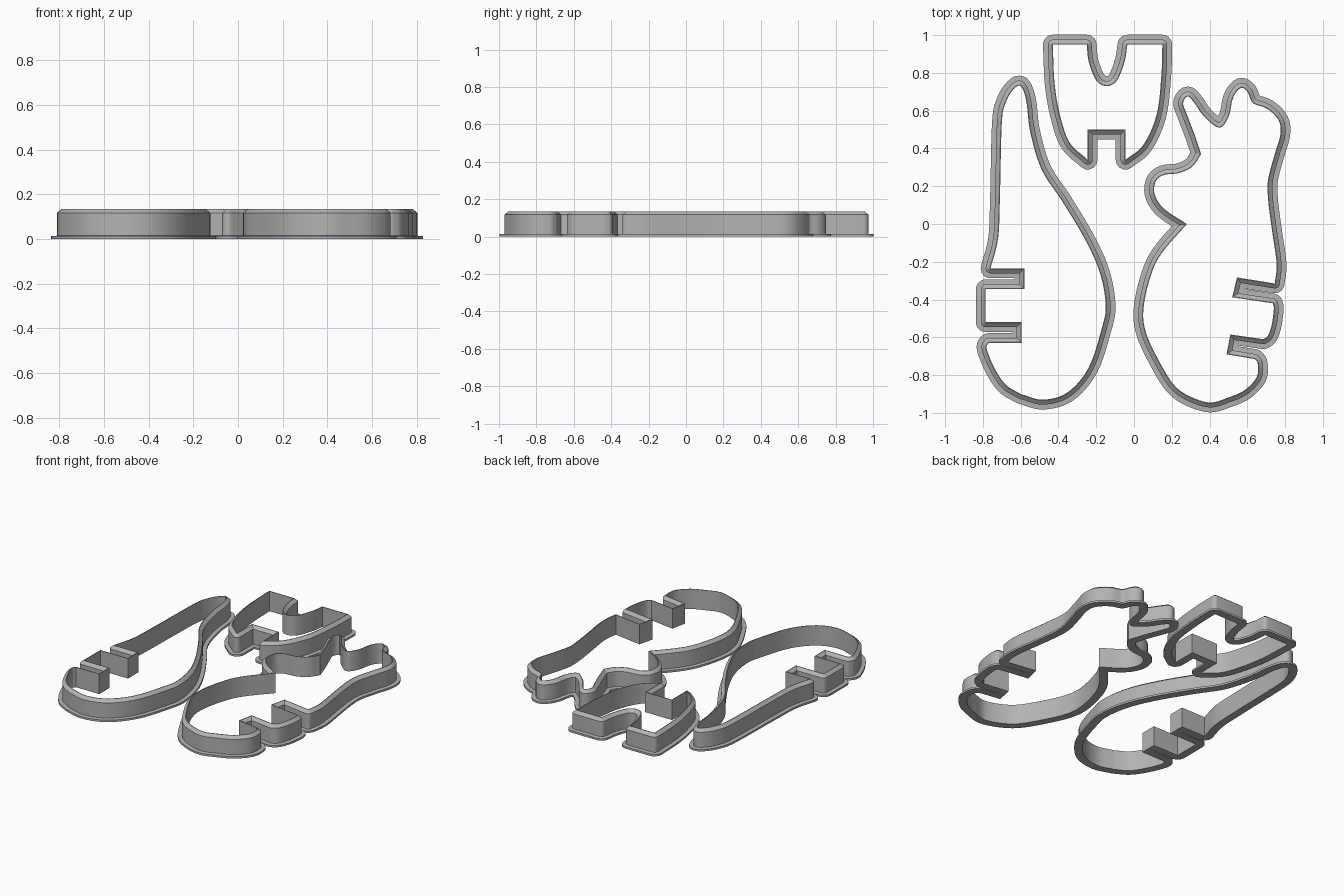
import bpy
import bmesh
import math
from mathutils import Vector

if "Cube" in bpy.data.objects:
    bpy.data.objects.remove(bpy.data.objects["Cube"])

# Single plastic colour
plastic = bpy.data.materials.new("grey_plastic")
plastic.use_nodes = True
GREY = (0.45, 0.45, 0.45, 1)
plastic.diffuse_color = GREY
plastic.node_tree.nodes["Principled BSDF"].inputs["Base Color"].default_value = GREY

# Cross-section of the rim: (distance outwards from the outline, height)
FLANGE, WALL, BLADE = 0.052, 0.026, 0.004
PROFILE = [(0, 0), (FLANGE, 0), (FLANGE, 0.013), (WALL, 0.015),
           (WALL, 0.117), (BLADE, 0.135), (0, 0.135)]
STEPS = 6


def smooth_run(points):
    """Spline through the points, leaving out the last one."""
    pts = [Vector(p) for p in points]
    if len(pts) == 2:
        return pts[:1]
    pts = [2 * pts[0] - pts[1]] + pts + [2 * pts[-1] - pts[-2]]
    out = []
    for a, b, c, d in zip(pts, pts[1:], pts[2:], pts[3:]):
        for i in range(STEPS):
            t = i / STEPS
            out.append(0.5 * (2 * b + (c - a) * t
                              + (2 * a - 5 * b + 4 * c - d) * t ** 2
                              + (3 * b - a - 3 * c + d) * t ** 3))
    return out


def outline_from(runs):
    """Join runs end to end; every run end is a sharp corner."""
    points = []
    for run, following in zip(runs, runs[1:] + runs[:1]):
        points += smooth_run(run)
        if run[-1] != following[0]:
            points.append(Vector(run[-1]))
    return points


def with_normals(points):
    """Pair points with outward directions, fanning around convex corners."""
    pairs = []
    for i, p in enumerate(points):
        before = (p - points[i - 1]).normalized()
        after = (points[(i + 1) % len(points)] - p).normalized()
        n1 = Vector((before.y, -before.x))
        n2 = Vector((after.y, -after.x))
        turn = math.atan2(before.cross(after), before.dot(after))
        if turn > 0.4:
            for k in range(STEPS):
                a = math.atan2(n1.y, n1.x) + turn * k / (STEPS - 1)
                pairs.append((p, Vector((math.cos(a), math.sin(a)))))
        else:
            pairs.append((p, (n1 + n2) / max(1 + n1.dot(n2), 0.2)))
    return pairs


def clearance(q, points):
    best = 9
    for a, b in zip(points, points[1:] + points[:1]):
        ab = b - a
        t = max(0, min(1, (q - a).dot(ab) / max(ab.length_squared, 1e-9)))
        best = min(best, (a + ab * t - q).length)
    return best


def offset_ring(pairs, points, dist):
    """Offset outwards; points that run into another wall are pulled back."""
    ring = [p + n * dist for p, n in pairs]
    if dist == 0:
        return ring
    good = [clearance(q, points) > dist * 0.93 for q in ring]
    count = len(ring)
    fixed = []
    for i in range(count):
        j = i
        for step in range(count // 2):
            if good[(i + step) % count]:
                j = (i + step) % count
                break
            if good[i - step]:
                j = i - step
                break
        fixed.append(ring[j])
    return fixed


def make_cutter(name, runs):
    points = outline_from(runs)
    pairs = with_normals(points)
    bm = bmesh.new()
    rings = []
    for dist, height in PROFILE:
        ring = offset_ring(pairs, points, dist)
        rings.append([bm.verts.new((q.x, q.y, height)) for q in ring])
    for low, high in zip(rings, rings[1:] + rings[:1]):
        for i in range(len(low)):
            bm.faces.new((low[i - 1], low[i], high[i], high[i - 1]))
    bmesh.ops.remove_doubles(bm, verts=bm.verts, dist=0.0002)
    bmesh.ops.recalc_face_normals(bm, faces=bm.faces)
    mesh = bpy.data.meshes.new(name)
    bm.to_mesh(mesh)
    bm.free()
    mesh.materials.append(plastic)
    obj = bpy.data.objects.new(name, mesh)
    bpy.context.collection.objects.link(obj)
    bpy.ops.object.select_all(action="DESELECT")
    obj.select_set(True)
    bpy.context.view_layer.objects.active = obj
    bpy.ops.object.shade_smooth_by_angle(angle=math.radians(30))


def straight(*points):
    return [list(pair) for pair in zip(points, points[1:])]


# Long pear-shaped cutter with two slots in its side
pear_body = [(-.6, -.9), (-.48, -.93), (-.35, -.89), (-.24, -.76), (-.17, -.55),
             (-.15, -.43), (-.18, -.26), (-.26, -.08), (-.38, .12), (-.49, .29),
             (-.55, .49), (-.57, .65), (-.6, .73), (-.64, .71), (-.68, .64),
             (-.7, .53), (-.71, .13), (-.72, -.08), (-.76, -.235)]
pear_slots = straight((-.76, -.235), (-.58, -.235), (-.58, -.345), (-.785, -.345),
                      (-.785, -.52), (-.595, -.52), (-.595, -.63), (-.77, -.63))
pear_heel = [(-.77, -.63), (-.78, -.66), (-.74, -.76), (-.68, -.85), (-.6, -.9)]
make_cutter("pear_cutter", [pear_body] + pear_slots + [pear_heel])

# Bib-shaped cutter with a rounded notch above and a square slot below
bib_left = [(-.43, .95), (-.42, .74), (-.39, .57), (-.34, .43), (-.245, .34)]
bib_slot = straight((-.245, .34), (-.245, .5), (-.045, .5), (-.045, .34))
bib_right = [(-.045, .34), (.05, .42), (.12, .58), (.145, .79), (.15, .95)]
bib_notch = [(-.035, .95), (-.05, .86), (-.09, .76), (-.145, .73),
             (-.2, .76), (-.24, .86), (-.25, .95)]
make_cutter("bib_cutter", [bib_left] + bib_slot
            + [bib_right, [bib_right[-1], bib_notch[0]], bib_notch,
               [bib_notch[-1], bib_left[0]]])

# Animal-shaped cutter: belly, two slots, back with ears, then snout
belly = [(.28, 0), (.15, -.15), (.09, -.27), (.05, -.45), (.065, -.58), (.135, -.73),
         (.21, -.85), (.29, -.91), (.4, -.945), (.495, -.92), (.585, -.88),
         (.65, -.81), (.655, -.74), (.64, -.715)]
low_slot = straight((.64, -.715), (.49, -.69), (.51, -.585), (.685, -.61))
hip = [(.685, -.61), (.71, -.59), (.73, -.53), (.74, -.45), (.735, -.42)]
high_slot = straight((.735, -.42), (.52, -.388), (.545, -.283), (.745, -.315))
back = [(.745, -.315), (.755, -.21), (.73, -.03), (.71, .13), (.71, .235), (.745, .37),
        (.775, .475), (.765, .55), (.705, .61), (.63, .64), (.6, .7), (.565, .72),
        (.525, .67), (.5, .565), (.45, .51), (.37, .57), (.32, .64), (.285, .675),
        (.26, .64), (.28, .58), (.32, .475), (.355, .37)]
snout = [(.355, .37), (.31, .305), (.24, .27), (.16, .26), (.115, .225),
         (.11, .155), (.16, .08), (.28, 0)]
make_cutter("animal_cutter", [belly] + low_slot + [hip] + high_slot + [back, snout])
